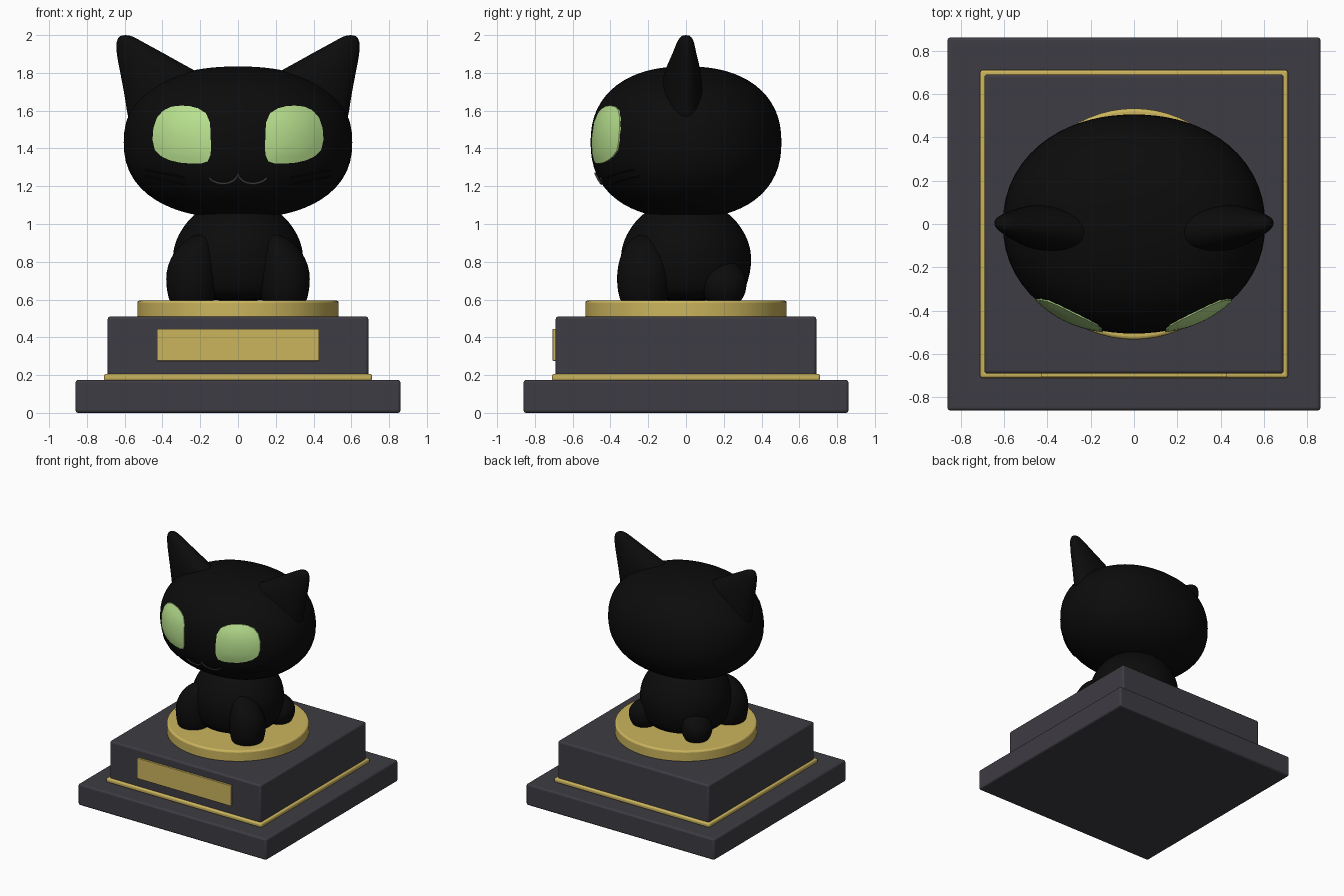
import bpy, bmesh, math
from mathutils import Vector

if "Cube" in bpy.data.objects:
    bpy.data.objects.remove(bpy.data.objects["Cube"])


def mat(name, r, g, b):
    m = bpy.data.materials.new(name)
    m.diffuse_color = (r, g, b, 1)
    m.use_nodes = True
    m.node_tree.nodes["Principled BSDF"].inputs["Base Color"].default_value = m.diffuse_color
    return m


BLACK = mat("black_fur", 0.0035, 0.0035, 0.0035)
STONE = mat("dark_stone", 0.048, 0.045, 0.056)
GOLD = mat("gold", 0.60, 0.46, 0.11)
GREEN = mat("eye_green", 0.48, 0.75, 0.27)
GREY = mat("mouth_grey", 0.05, 0.05, 0.053)


def finish(bm, name, material, bevel=0.0, subsurf=0):
    bmesh.ops.recalc_face_normals(bm, faces=bm.faces[:])
    me = bpy.data.meshes.new(name)
    bm.to_mesh(me)
    bm.free()
    me.materials.append(material)
    ob = bpy.data.objects.new(name, me)
    bpy.context.collection.objects.link(ob)
    if bevel:
        mod = ob.modifiers.new("bevel", 'BEVEL')
        mod.width, mod.segments, mod.limit_method = bevel, 3, 'ANGLE'
    if subsurf:
        mod = ob.modifiers.new("smooth", 'SUBSURF')
        mod.levels = mod.render_levels = subsurf
    bpy.ops.object.select_all(action='DESELECT')
    ob.select_set(True)
    bpy.context.view_layer.objects.active = ob
    bpy.ops.object.shade_smooth_by_angle(angle=math.radians(40))
    return ob


def box(name, material, lo, hi, bevel):
    bm = bmesh.new()
    bmesh.ops.create_cube(bm, size=1)
    lo, hi = Vector(lo), Vector(hi)
    for v in bm.verts:
        v.co = (lo + hi) / 2 + v.co * (hi - lo)
    finish(bm, name, material, bevel)


def loft(name, material, rings, n, subsurf=0, bevel=0.0, shear=0.0, side=1):
    """Stack horizontal ellipses given as (z, centre x, centre y, rx, ry)."""
    bm = bmesh.new()
    loops = []
    for z, cx, cy, rx, ry in rings:
        loop = []
        for i in range(n):
            a = 2 * math.pi * i / n
            x, y = cx + rx * math.cos(a), cy + ry * math.sin(a)
            loop.append(bm.verts.new((x * side, y - shear * (0.6 - x), z)))
        loops.append(loop)
    for a, b in zip(loops, loops[1:]):
        for i in range(n):
            j = (i + 1) % n
            bm.faces.new((a[i], a[j], b[j], b[i]))
    bm.faces.new(loops[0])
    bm.faces.new(loops[-1])
    finish(bm, name, material, bevel, subsurf)


def tube(name, material, pts, radius):
    cu = bpy.data.curves.new(name, 'CURVE')
    cu.dimensions = '3D'
    cu.bevel_depth, cu.bevel_resolution, cu.use_fill_caps = radius, 2, True
    sp = cu.splines.new('POLY')
    sp.points.add(len(pts) - 1)
    for p, co in zip(sp.points, pts):
        p.co = (*co, 1)
    cu.materials.append(material)
    ob = bpy.data.objects.new(name, cu)
    bpy.context.collection.objects.link(ob)


# Pedestal
box("lower_plinth", STONE, (-.86, -.86, 0), (.86, .86, .175), .014)
box("gold_trim", GOLD, (-.71, -.71, .17), (.71, .71, .206), .012)
box("upper_plinth", STONE, (-.69, -.69, .19), (.69, .69, .51), .014)
box("front_plaque", GOLD, (-.43, -.706, .275), (.43, -.68, .445), .003)
loft("gold_disc", GOLD, [(.50, 0, 0, .533, .533), (.595, 0, 0, .533, .533)], 64, bevel=.014)

# Head: squared-off ellipsoid
A, B, C, HZ, P, Q = .605, .505, .402, 1.432, 2.12, 2.3
bm = bmesh.new()
bmesh.ops.create_uvsphere(bm, u_segments=64, v_segments=36, radius=1)
for v in bm.verts:
    x, y, z = v.co
    h = abs(x / A) ** P + abs(y / B) ** P
    s = (h ** (Q / P) + abs(z / C) ** Q) ** (-1 / Q)
    v.co = (x * s, y * s, z * s + HZ)
finish(bm, "head", BLACK)


def face_y(x, z):
    """Depth of the front of the head at x, z."""
    h = max(0, 1 - abs((z - HZ) / C) ** Q) ** (P / Q)
    return -B * max(0, h - abs(x / A) ** P) ** (1 / P)


# Body
profile = [(.59, .27), (.65, .315), (.74, .342), (.83, .35), (.91, .333),
           (.98, .295), (1.05, .24), (1.1, .15)]
loft("body", BLACK, [(z, 0, 0, r, r) for z, r in profile], 40, subsurf=1)


# Legs: egg shapes cut flat by the disc
def leg(name, cx, cy, cz, rx, ry, rz):
    bm = bmesh.new()
    bmesh.ops.create_uvsphere(bm, u_segments=32, v_segments=20, radius=1)
    for v in bm.verts:
        x, y, z = v.co
        v.co = (cx + x * rx - math.copysign(.05, cx) * max(z, 0) ** 2,
                cy + y * ry, max(cz + z * rz, .585))
    finish(bm, name, BLACK)


# Eye outline: rounded, with a tighter inner lower corner
EYE = [(.145, .0), (.148, .075), (.17, .125), (.21, .15), (.255, .162), (.30, .165),
       (.35, .16), (.395, .14), (.43, .10), (.45, .04), (.452, -.02), (.44, -.072),
       (.405, -.105), (.36, -.125), (.31, -.137), (.25, -.142), (.195, -.142),
       (.16, -.13), (.145, -.095), (.143, -.05)]


def eye(name, side):
    bm = bmesh.new()
    cx, cz, rings = .30, 1.462, 8
    loops = []
    for k in range(rings + 1):
        t = 1 - k / (rings + 1)
        bulge = -.004 if k == 0 else .003 + .007 * math.sqrt(1 - t * t)
        loop = []
        for px, pz in EYE:
            t2 = 1 if k < 2 else t
            x, z = cx + (px - cx) * t2, cz + pz * t2
            loop.append(bm.verts.new((x * side, face_y(x, z) - bulge, z)))
        loops.append(loop)
    n = len(EYE)
    for a, b in zip(loops, loops[1:]):
        for i in range(n):
            j = (i + 1) % n
            bm.faces.new((a[i], a[j], b[j], b[i]))
    bm.faces.new(loops[-1])
    ob = finish(bm, name, GREEN)
    # Face the shell outwards
    if sum(p.normal.y * p.area for p in ob.data.polygons) > 0:
        ob.data.flip_normals()


# Ear sections: z, inner x, outer x, half thickness
EAR = [(1.48, .20, .575, .10), (1.60, .18, .590, .112), (1.70, .16, .606, .11),
       (1.78, .17, .622, .10), (1.82, .24, .629, .09), (1.86, .315, .637, .078),
       (1.90, .385, .643, .063), (1.94, .46, .646, .052), (1.97, .515, .643, .042),
       (1.99, .55, .632, .030), (2.0, .578, .615, .015)]

for side, tag in ((-1, "left"), (1, "right")):
    leg("front_leg_" + tag, side * .245, -.225, .71, .135, .14, .235)
    leg("back_leg_" + tag, side * .24, .20, .68, .115, .12, .13)
    eye("eye_" + tag, side)
    loft("ear_" + tag, BLACK,
         [(z, (i + o) / 2, 0, (o - i) / 2, r) for z, i, o, r in EAR],
         24, subsurf=1, shear=.1, side=side)
    # Whiskers lying along the cheek
    for k, drop in enumerate((.01, .045)):
        pts = []
        for i in range(8):
            x = .28 + .03 * i
            z = 1.20 + drop + .006 * i
            pts.append((x * side, face_y(x, z) - .002, z))
        tube(f"whisker_{tag}_{k}", BLACK, pts, .004)

# Mouth: two shallow curves meeting in the middle
half = [(0, 1.268), (.006, 1.248), (.025, 1.228), (.05, 1.217), (.08, 1.213),
        (.11, 1.218), (.135, 1.228), (.153, 1.243)]
line = [(-x, z) for x, z in reversed(half)] + half[1:]
tube("mouth", GREY, [(x, face_y(x, z) - .003, z) for x, z in line], .006)
